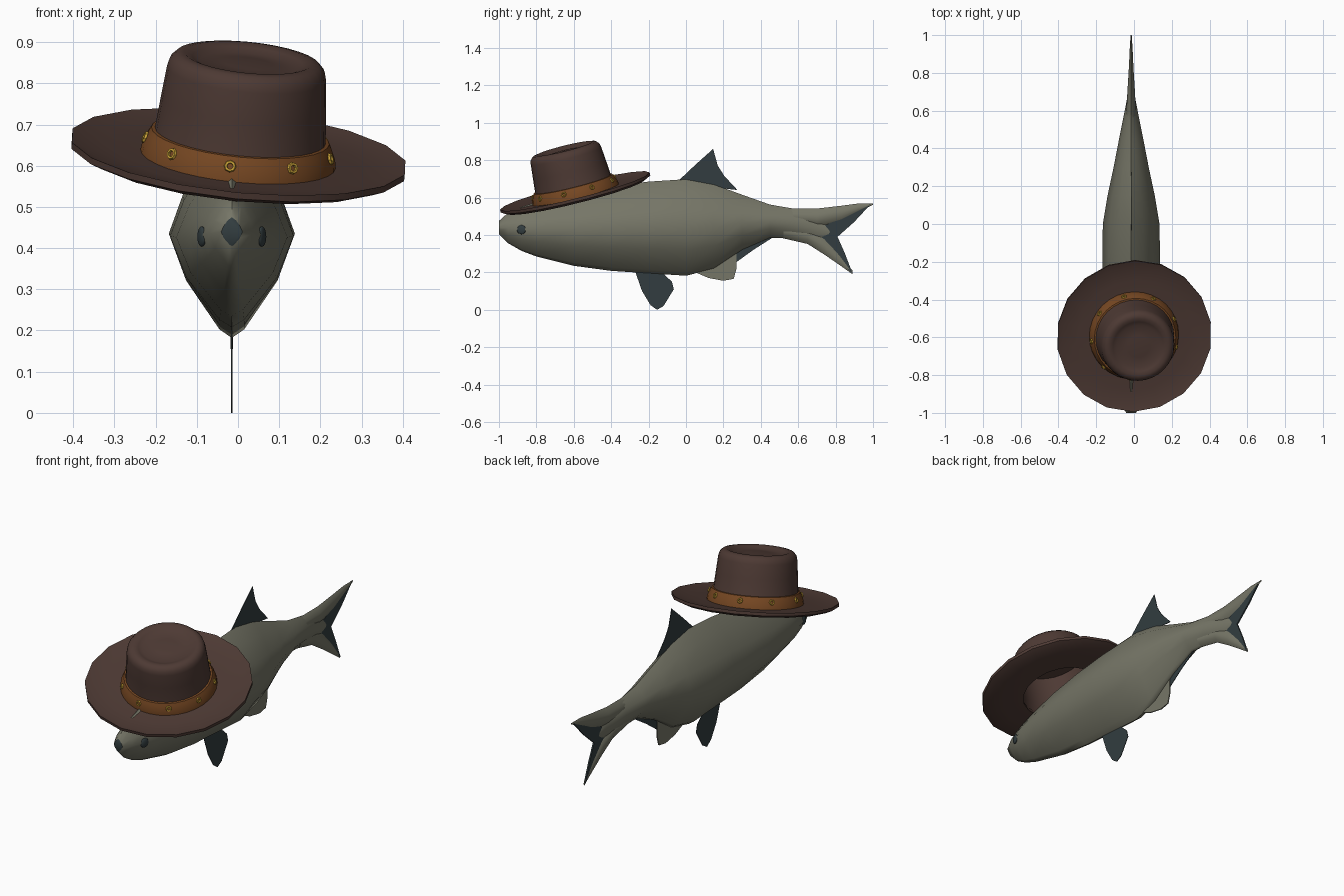
import bpy
import bmesh
import math
from mathutils import Matrix, Vector

old = bpy.data.objects.get("Cube")
if old:
    bpy.data.objects.remove(old, do_unlink=True)


def material(name, rgb):
    m = bpy.data.materials.new(name)
    m.use_nodes = True
    m.diffuse_color = (*rgb, 1)
    m.node_tree.nodes["Principled BSDF"].inputs["Base Color"].default_value = (*rgb, 1)
    return m


SCALE = material("grey_green_skin", (0.18, 0.18, 0.135))
FIN = material("dark_slate", (0.032, 0.046, 0.05))
FELT = material("brown_felt", (0.075, 0.042, 0.034))
LEATHER = material("tan_leather", (0.18, 0.063, 0.016))
GOLD = material("gold", (0.6, 0.37, 0.04))

MID = -0.015  # centre plane of the fish


def finish(name, bm, mats, matrix=None, angle=40):
    bmesh.ops.recalc_face_normals(bm, faces=bm.faces)
    me = bpy.data.meshes.new(name)
    bm.to_mesh(me)
    bm.free()
    for m in mats:
        me.materials.append(m)
    for p in me.polygons:
        p.use_smooth = True
    me.set_sharp_from_angle(angle=math.radians(angle))
    ob = bpy.data.objects.new(name, me)
    bpy.context.collection.objects.link(ob)
    if matrix:
        ob.matrix_world = matrix
    return ob


# Cross-section: width share against height share, keel to ridge
HALF = [(0.2, 0.04), (0.74, 0.27), (1, 0.49), (0.78, 0.68), (0.42, 0.88)]
SECTION = [(0, 0)] + HALF + [(0, 1)] + [(-w, h) for w, h in reversed(HALF)]


def loft(name, stations, mats, angle=60):
    """Skin the fish section over (y, bottom, top, half width) stations."""
    bm = bmesh.new()
    rings = [[bm.verts.new((MID + w * hw, y, lo + h * (hi - lo))) for w, h in SECTION]
             for y, lo, hi, hw in stations]
    n = len(SECTION)
    for a, b in zip(rings, rings[1:]):
        for i in range(n):
            j = (i + 1) % n
            bm.faces.new((a[i], a[j], b[j], b[i]))
    nose = bm.faces.new(rings[0])
    nose.material_index = len(mats) - 1
    bm.faces.new(rings[-1])
    return finish(name, bm, mats, angle=angle)


def plate(name, outline, mat, thick=0.003):
    """Thin upright fin from a (y, z) outline."""
    bm = bmesh.new()
    face = bm.faces.new([bm.verts.new((MID - thick / 2, y, z)) for y, z in outline])
    ext = bmesh.ops.extrude_face_region(bm, geom=[face])
    bmesh.ops.translate(bm, vec=(thick, 0, 0),
                        verts=[v for v in ext["geom"] if isinstance(v, bmesh.types.BMVert)])
    return finish(name, bm, [mat])


def lathe(name, profile, sides, mat, matrix, closed=False, angle=40):
    """Spin an (r, z) profile about z."""
    bm = bmesh.new()
    rings = []
    for r, z in profile:
        if r == 0:
            rings.append([bm.verts.new((0, 0, z))] * sides)
        else:
            rings.append([bm.verts.new((r * math.sin(math.tau * i / sides),
                                        r * math.cos(math.tau * i / sides), z))
                          for i in range(sides)])
    if closed:
        rings.append(rings[0])
    for a, b in zip(rings, rings[1:]):
        for i in range(sides):
            j = (i + 1) % sides
            bm.faces.new(list(dict.fromkeys((a[i], a[j], b[j], b[i]))))
    return finish(name, bm, [mat], matrix, angle)


# Fish body with a dark mouth at the nose
loft("body", [
    (-1.0, 0.405, 0.475, 0.026), (-0.95, 0.355, 0.52, 0.055), (-0.88, 0.315, 0.55, 0.078),
    (-0.8, 0.285, 0.575, 0.1), (-0.6, 0.235, 0.625, 0.135), (-0.4, 0.208, 0.66, 0.15),
    (-0.2, 0.195, 0.685, 0.153), (0, 0.182, 0.698, 0.15), (0.15, 0.22, 0.67, 0.125),
    (0.3, 0.32, 0.615, 0.093), (0.45, 0.385, 0.562, 0.064), (0.58, 0.38, 0.54, 0.038),
    (0.7, 0.37, 0.5, 0.015), (0.77, 0.39, 0.44, 0.004)], [SCALE, FIN])

# Fleshy tail lobes with the dark web between them
loft("tail_upper_lobe", [
    (0.52, 0.46, 0.54, 0.03), (0.7, 0.44, 0.541, 0.02), (0.83, 0.475, 0.556, 0.012),
    (0.92, 0.52, 0.568, 0.008), (1.0, 0.562, 0.568, 0.003)], [SCALE])
loft("tail_lower_lobe", [
    (0.52, 0.382, 0.46, 0.03), (0.65, 0.352, 0.44, 0.02), (0.74, 0.295, 0.385, 0.012),
    (0.82, 0.24, 0.3, 0.008), (0.89, 0.19, 0.21, 0.003)], [SCALE])
plate("tail_web", [(0.69, 0.39), (0.74, 0.45), (0.85, 0.5), (0.99, 0.567), (0.9, 0.47),
                   (0.81, 0.39), (0.85, 0.3), (0.89, 0.195), (0.76, 0.31)], FIN, 0.008)

# Fins on the centre plane
plate("dorsal_fin", [(-0.04, 0.69), (0.05, 0.775), (0.145, 0.86), (0.17, 0.77), (0.205, 0.715),
                     (0.275, 0.64), (0.15, 0.655)], FIN)
plate("pelvic_fin", [(-0.27, 0.2), (-0.235, 0.1), (-0.19, 0.025), (-0.155, 0.0), (-0.12, 0.02),
                     (-0.065, 0.11), (-0.075, 0.15), (-0.13, 0.2)], FIN)
plate("anal_fin", [(0.05, 0.2), (0.12, 0.17), (0.2, 0.155), (0.255, 0.165), (0.27, 0.22),
                   (0.27, 0.34), (0.16, 0.3)], SCALE, 0.006)
plate("anal_fin_rear", [(0.24, 0.33), (0.27, 0.255), (0.36, 0.32), (0.47, 0.39),
                        (0.36, 0.38)], FIN)

# Eyes
for side, label in ((1, "left"), (-1, "right")):
    bm = bmesh.new()
    bmesh.ops.create_uvsphere(bm, u_segments=12, v_segments=8, radius=0.025)
    finish(label + "_eye", bm, [FIN],
           Matrix.Translation((MID + side * 0.073, -0.88, 0.428))
           @ Matrix.Rotation(side * -0.28, 4, "Z") @ Matrix.Diagonal((0.35, 1, 1, 1)))

# Hat, tipped forward and to its left
tilt = Vector((0, 0, 1)).rotation_difference(Vector((0.1, -0.25, 1)))
HAT = Matrix.Translation((0, -0.59, 0.617)) @ tilt.to_matrix().to_4x4()

lathe("hat_brim", [(0.2, 0.0), (0.3, 0.0), (0.38, 0.008), (0.412, 0.018), (0.412, 0.002),
                   (0.38, -0.012), (0.3, -0.018), (0.2, -0.018)], 18, FELT, HAT, closed=True)
lathe("hat_crown", [(0.205, -0.015), (0.22, 0.0), (0.208, 0.06), (0.201, 0.14), (0.194, 0.215),
                    (0.189, 0.235), (0.175, 0.25), (0.155, 0.254), (0.135, 0.246),
                    (0.115, 0.236), (0.06, 0.24), (0, 0.242)], 32, FELT, HAT)
lathe("hat_lining", [(0.205, -0.015), (0.192, 0.06), (0.18, 0.215), (0, 0.22)], 32, FELT, HAT)
lathe("hat_band", [(0.215, 0.0), (0.238, 0.0), (0.235, 0.02), (0.224, 0.045),
                   (0.217, 0.058), (0.2, 0.06)], 32, LEATHER, HAT)

# Ring studs around the band
STUDS = 9
for k in range(STUDS):
    turn = Matrix.Rotation(math.tau * k / STUDS - math.radians(5), 4, "Z")
    lean = Matrix.Rotation(math.radians(70), 4, "X")
    lathe("band_stud_%d" % (k + 1),
          [(0.007, 0.0), (0.008, 0.006), (0.013, 0.006), (0.015, 0.0)], 8, GOLD,
          HAT @ turn @ Matrix.Translation((0, -0.229, 0.036)) @ lean, closed=True)
